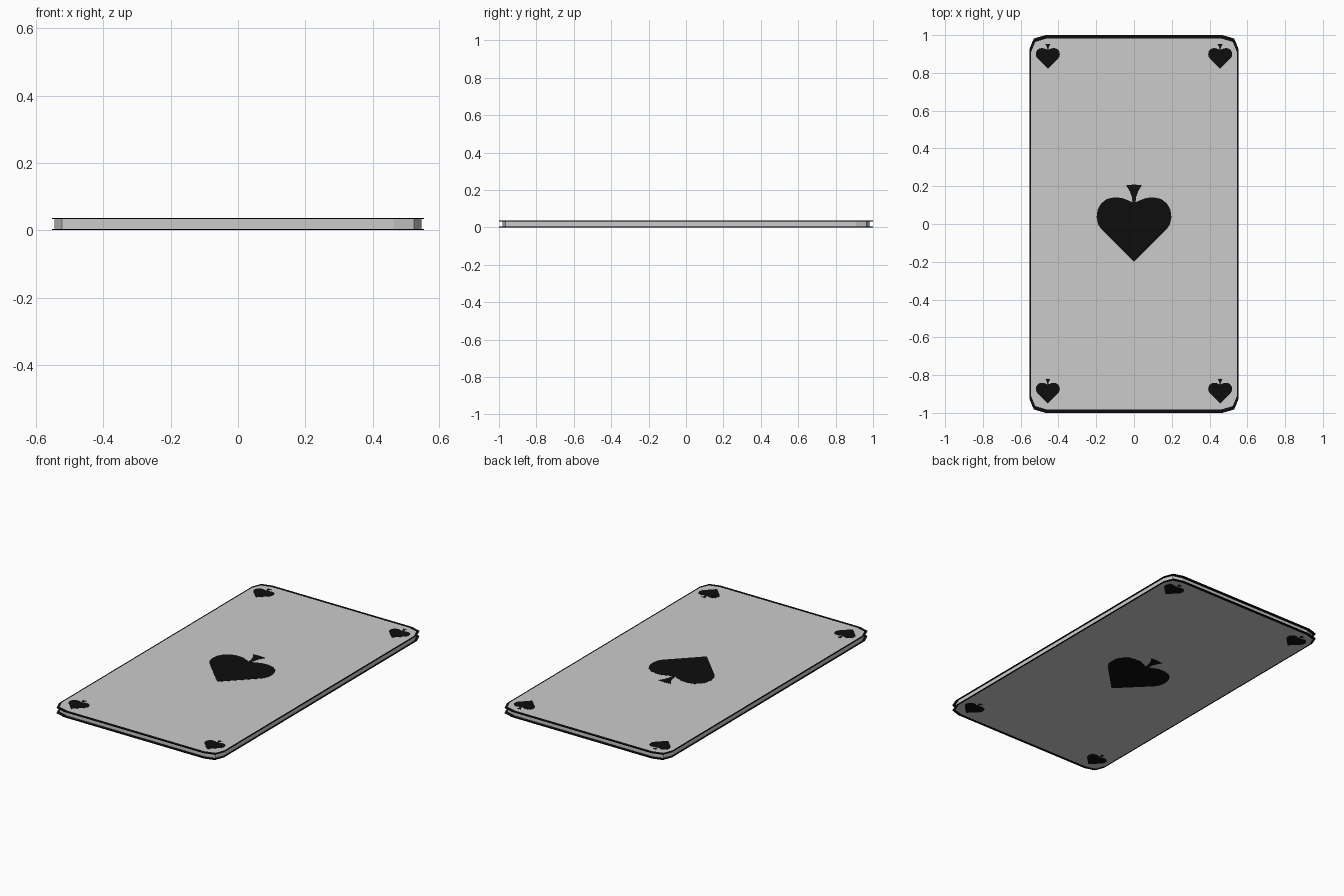
import bpy, bmesh

if "Cube" in bpy.data.objects:
    bpy.data.objects.remove(bpy.data.objects["Cube"])

Z0, Z1, PROUD, LIP = 0.001, 0.036, 0.001, 0.003

ink = bpy.data.materials.new("black_ink")
ink.diffuse_color = (0.004, 0.004, 0.004, 1)
ink.use_nodes = True
ink.node_tree.nodes["Principled BSDF"].inputs["Base Color"].default_value = ink.diffuse_color


def finish(name, bm, mat=None):
    bmesh.ops.recalc_face_normals(bm, faces=bm.faces)
    me = bpy.data.meshes.new(name)
    bm.to_mesh(me)
    bm.free()
    ob = bpy.data.objects.new(name, me)
    bpy.context.collection.objects.link(ob)
    if mat:
        me.materials.append(mat)
    return ob


def slab(name, pts, z0, z1, mat=None):
    """Flat outline extruded from z0 to z1."""
    bm = bmesh.new()
    face = bm.faces.new([bm.verts.new((x, y, z0)) for x, y in pts])
    ext = bmesh.ops.extrude_face_region(bm, geom=[face])["geom"]
    bmesh.ops.translate(bm, vec=(0, 0, z1 - z0),
                        verts=[v for v in ext if isinstance(v, bmesh.types.BMVert)])
    return finish(name, bm, mat)


def ring(name, inner, outer, z0, z1, mat):
    """Closed rectangular-section band between two outlines."""
    bm = bmesh.new()
    loops = [[bm.verts.new((x, y, z)) for x, y in pts]
             for pts, z in ((inner, z0), (outer, z0), (outer, z1), (inner, z1))]
    n = len(inner)
    for k in range(4):
        a, b = loops[k], loops[(k + 1) % 4]
        for i in range(n):
            j = (i + 1) % n
            bm.faces.new((a[i], a[j], b[j], b[i]))
    return finish(name, bm, mat)


# Card outline: one faceted corner repeated in each quadrant
corner = [(0.545, 0.91), (0.523, 0.964), (0.462, 0.982)]
outline = []
for sx, sy in ((1, 1), (-1, 1), (-1, -1), (1, -1)):
    q = [(sx * x, sy * y) for x, y in corner]
    outline += q if sx * sy > 0 else q[::-1]
border = [(x * 1.015, y * 1.0 / 0.982) for x, y in outline]

# Card body
slab("card_body", outline, Z0, Z1)

# Black border lips around both faces
ring("top_border", outline, border, Z1 - LIP, Z1, ink)
ring("bottom_border", outline, border, Z0, Z0 + LIP, ink)

# Spade profile: right half, mirrored
half = [(0.175, -0.025), (0.191, 0.0), (0.198, 0.035), (0.193, 0.075), (0.175, 0.108),
        (0.145, 0.132), (0.105, 0.141), (0.065, 0.138), (0.03, 0.125), (0.008, 0.115),
        (0.012, 0.145), (0.023, 0.175), (0.042, 0.205)]
spade = [(0, -0.2)] + half + [(0, 0.209)] + [(-x, y) for x, y in reversed(half)]

# Centre and corner marks on both faces
marks = [("centre", 0, 0, 1.0)]
marks += [("corner", sx * 0.456, sy * 0.886, 0.32) for sx in (-1, 1) for sy in (-1, 1)]
for label, cx, cy, s in marks:
    pts = [(cx + x * s, cy + y * s) for x, y in spade]
    slab(label + "_spade_top", pts, Z1, Z1 + PROUD, ink)
    slab(label + "_spade_bottom", pts, Z0 - PROUD, Z0, ink)
